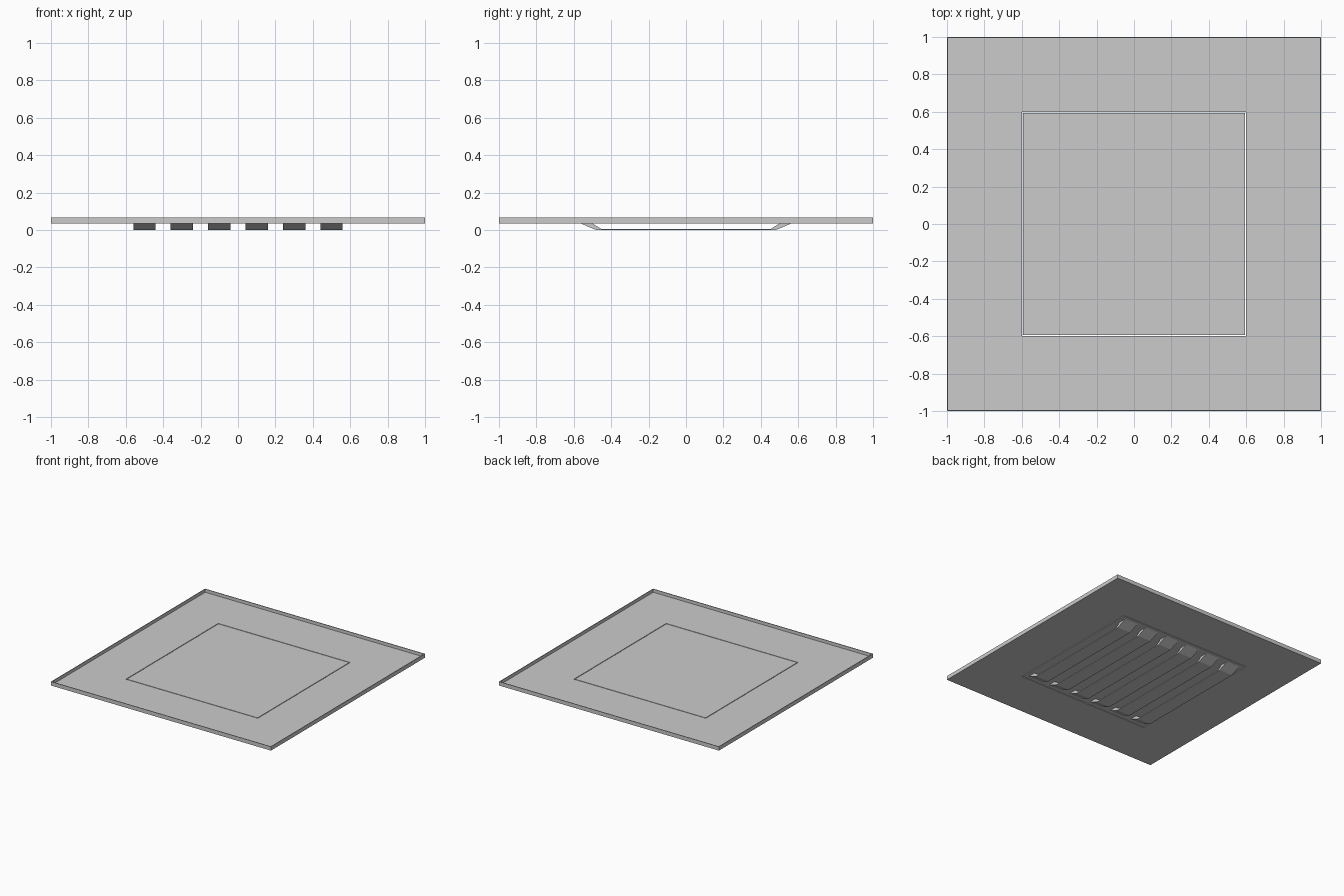
import bpy, bmesh

cube = bpy.data.objects.get("Cube")
if cube:
    bpy.data.objects.remove(cube, do_unlink=True)

# One plain sheet metal colour
metal = bpy.data.materials.new("light_grey_metal")
metal.use_nodes = True
GREY = (0.6, 0.6, 0.6, 1)
metal.diffuse_color = GREY
metal.node_tree.nodes["Principled BSDF"].inputs["Base Color"].default_value = GREY

FLOOR, TOP, RIM = 0.036, 0.042, 0.068
WALL, GAP = 0.006, 0.006


def prism(name, points, axis, start, end):
    """Extrude a closed outline along an axis (0 = x, 2 = z)."""
    bm = bmesh.new()

    def place(p, t):
        return (t, p[0], p[1]) if axis == 0 else (p[0], p[1], t)
    face = bm.faces.new([bm.verts.new(place(p, start)) for p in points])
    grown = bmesh.ops.extrude_face_region(bm, geom=[face], use_keep_orig=True)
    for v in grown["geom"]:
        if isinstance(v, bmesh.types.BMVert):
            v.co[axis] = end
    bmesh.ops.recalc_face_normals(bm, faces=bm.faces)
    mesh = bpy.data.meshes.new(name)
    bm.to_mesh(mesh)
    bm.free()
    mesh.materials.append(metal)
    obj = bpy.data.objects.new(name, mesh)
    bpy.context.collection.objects.link(obj)
    return obj


def square_ring(name, outer, inner, low, high):
    """Square frame with a square opening."""
    bm = bmesh.new()
    signs = ((-1, -1), (1, -1), (1, 1), (-1, 1))
    loops = [[bm.verts.new((r * a, r * b, z)) for a, b in signs]
             for r, z in ((outer, low), (outer, high), (inner, high), (inner, low))]
    for k in range(4):
        a, b = loops[k], loops[(k + 1) % 4]
        for i in range(4):
            j = (i + 1) % 4
            bm.faces.new((a[i], a[j], b[j], b[i]))
    bmesh.ops.recalc_face_normals(bm, faces=bm.faces)
    mesh = bpy.data.meshes.new(name)
    bm.to_mesh(mesh)
    bm.free()
    mesh.materials.append(metal)
    obj = bpy.data.objects.new(name, mesh)
    bpy.context.collection.objects.link(obj)


# Tray floor around the opening, and its upright lip
square_ring("tray_floor", 1, 0.6, FLOOR, TOP)
square_ring("tray_lip", 1, 1 - WALL, TOP, RIM)

# Loose panel filling the opening
h = 0.6 - GAP
prism("centre_panel", [(-h, -h), (h, -h), (h, h), (-h, h)], 2, FLOOR, TOP)

# Six bridge-shaped straps hanging below the panel, open at their sides
half = [(0.565, FLOOR), (0.48, 0), (0.455, 0.007), (0.5, FLOOR)]
outer, inner = half[:2], half[2:]
strap = (outer + [(-y, z) for y, z in reversed(outer)]
         + [(-y, z) for y, z in reversed(inner)] + inner)
for i in range(6):
    x = -0.5 + 0.2 * i
    prism(f"strap_{i + 1}", strap, 0, x - 0.06, x + 0.06)
